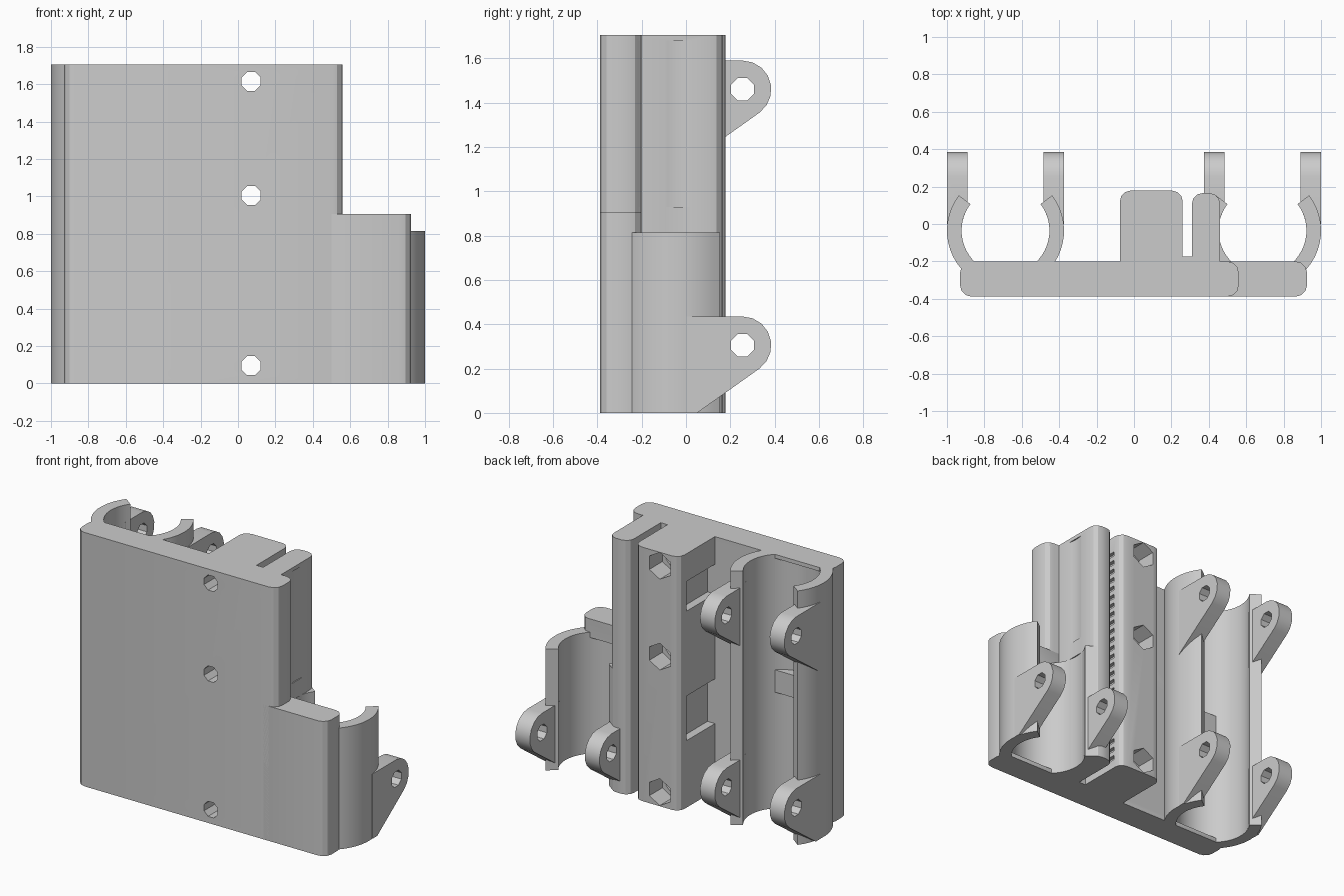
import bpy, bmesh
from math import cos, sin, radians
from mathutils import Vector

if "Cube" in bpy.data.objects:
    bpy.data.objects.remove(bpy.data.objects["Cube"], do_unlink=True)

COLOUR = (0.6, 0.6, 0.6, 1)
grey = bpy.data.materials.new("plain_grey")
grey.use_nodes = True
grey.diffuse_color = COLOUR
grey.node_tree.nodes["Principled BSDF"].inputs["Base Color"].default_value = COLOUR

H = 1.706           # full height
LOW = 0.815         # height of the short clip
RIM = -0.2          # back face of the plate
BORE, SHELL = 0.235, 0.313
CLIP_X, CLIP_Y = 0.687, -0.035
parts = []


def place(axis, a, b, c):
    return {"x": (c, a, b), "y": (a, c, b), "z": (a, b, c)}[axis]


def prism(name, solids, axis):
    """Extrude outlines along an axis; solids = [(points, low, high), ...]"""
    bm = bmesh.new()
    for pts, lo, hi in solids:
        face = bm.faces.new([bm.verts.new(place(axis, a, b, lo)) for a, b in pts])
        out = bmesh.ops.extrude_face_region(bm, geom=[face], use_keep_orig=True)
        move = Vector(place(axis, 0, 0, hi - lo))
        bmesh.ops.translate(bm, vec=move,
                            verts=[v for v in out["geom"] if isinstance(v, bmesh.types.BMVert)])
    bmesh.ops.recalc_face_normals(bm, faces=bm.faces)
    mesh = bpy.data.meshes.new(name)
    bm.to_mesh(mesh)
    bm.free()
    ob = bpy.data.objects.new(name, mesh)
    bpy.context.collection.objects.link(ob)
    mesh.materials.append(grey)
    return ob


def part(name, pts, lo, hi, axis="z"):
    ob = prism(name, [(pts, lo, hi)], axis)
    parts.append(ob)
    return ob


def cut(body, solids, axis):
    tool = prism("cutter", solids, axis)
    mod = body.modifiers.new("cut", "BOOLEAN")
    mod.operation, mod.solver, mod.object = "DIFFERENCE", "EXACT", tool
    bpy.context.view_layer.objects.active = body
    bpy.ops.object.modifier_apply(modifier=mod.name)
    bpy.data.objects.remove(tool, do_unlink=True)


def arc(cx, cy, r, start, end, n):
    steps = [radians(start + (end - start) * i / n) for i in range(n + 1)]
    return [(cx + r * cos(t), cy + r * sin(t)) for t in steps]


def ring(cx, cy, r, n, turn=0):
    return arc(cx, cy, r, turn, turn + 360, n)[:-1]


def rect(x0, x1, y0, y1):
    return [(x0, y0), (x1, y0), (x1, y1), (x0, y1)]


def rounded(x0, x1, y0, y1, r, all_corners=True):
    lower = (arc(x0 + r, y0 + r, r, 180, 270, 3) + arc(x1 - r, y0 + r, r, 270, 360, 3)
             if all_corners else [(x0, y0), (x1, y0)])
    return lower + arc(x1 - r, y1 - r, r, 0, 90, 3) + arc(x0 + r, y1 - r, r, 90, 180, 3)


def bore(cx, lo, hi):
    return ring(cx, CLIP_Y, BORE, 48, 3.75), lo, hi


# Stepped carriage plate with bearing seats
LOW_SEAT, HIGH_SEAT = (0.03, 0.78), (0.93, 1.68)
plate = part("plate", rounded(-0.93, 0.56, -0.388, RIM, 0.06), 0, H)
low_plate = part("low_plate", rounded(0.4, 0.925, -0.388, RIM, 0.06), 0, 0.905)
cut(plate, [bore(cx, *seat) for cx in (-CLIP_X, CLIP_X) for seat in (LOW_SEAT, HIGH_SEAT)], "z")
cut(low_plate, [bore(CLIP_X, *LOW_SEAT)], "z")

# Belt block, clamp block and the floor of the slot between them
belt_block = part("belt_block", rounded(-0.075, 0.26, -0.22, 0.178, 0.055, False), 0, H)
clamp_block = part("clamp_block", rounded(0.31, 0.46, -0.22, 0.165, 0.055, False), 0, H)
part("slot_floor", rect(0.25, 0.32, -0.22, -0.175), 0, H)
cut(clamp_block, [bore(CLIP_X, -0.1, LOW), bore(CLIP_X, *HIGH_SEAT)], "z")

# Side pockets of the belt block
cut(belt_block, [(rect(-0.25, 0.1, lo, hi), -0.1, -0.02)
                 for lo, hi in ((0.45, 0.75), (1.32, 1.52))], "x")

# Plate screw holes with hexagonal nut traps behind
levels = (0.095, 1.005, 1.615)
for ob in (plate, belt_block):
    cut(ob, [(ring(0.07, z, 0.055, 8, 22.5), -0.6, 0.5) for z in levels], "y")
cut(belt_block, [(ring(0.07, z, 0.09, 6, 30), 0.04, 0.5) for z in levels], "y")

# Belt teeth along the slot
PITCH = 0.0627
cut(belt_block, [(rect(0.235, 0.28, -0.16, 0.11), 0.06 + i * PITCH, 0.06 + (i + 0.5) * PITCH)
                 for i in range(25)], "z")

# Bearing clips: two curved arms each, with screw ears
for label, cx, top, ear_heights in (("right", -CLIP_X, H, (0.305, 1.46)),
                                    ("left", CLIP_X, LOW, (0.305,))):
    for side in (-1, 1):
        start, end = (143, 228) if side < 0 else (-48, 37)
        outline = (arc(cx, CLIP_Y, SHELL, start, end, 12)
                   + arc(cx, CLIP_Y, BORE, end, start, 12))
        part(label + "_clip_arm", outline, 0, top)
        edges = sorted((cx + side * 0.204, cx + side * 0.313))
        for z in ear_heights:
            tab = ([(0.0, z + 0.13)] + arc(0.255, z, 0.13, 90, -54, 7)
                   + [(0.05, z - 0.305), (0.0, max(0, z - 0.34))])
            ear = part(label + "_clip_ear", tab, *edges, axis="x")
            cut(ear, [bore(cx, -0.1, 1.9)], "z")
            cut(ear, [(ring(0.255, z, 0.055, 8, 22.5), -1.1, 1.1)], "x")

bpy.ops.object.select_all(action="DESELECT")
for ob in parts:
    ob.select_set(True)
bpy.context.view_layer.objects.active = plate
bpy.ops.object.shade_smooth_by_angle(angle=radians(25))
